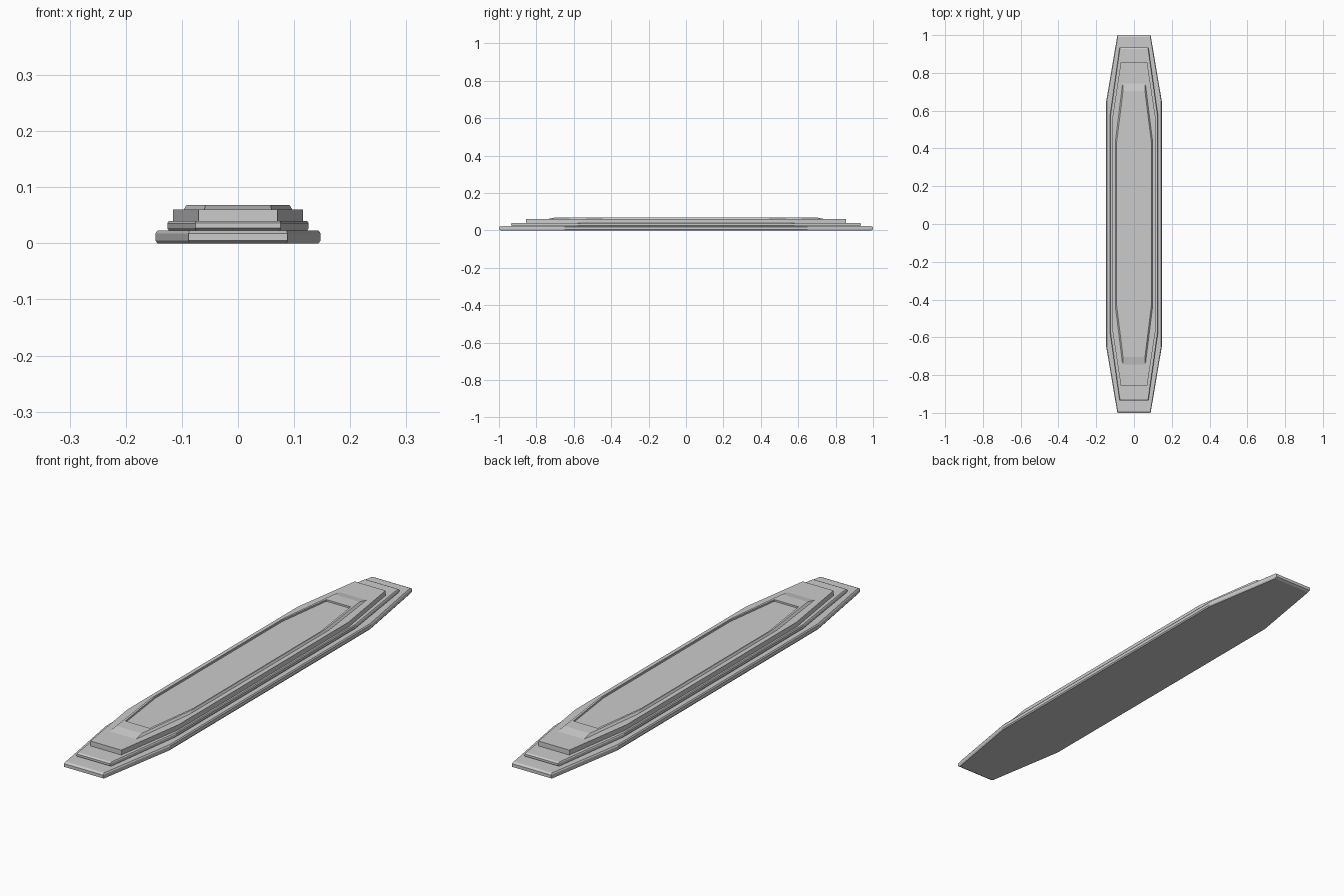
import bpy

if "Cube" in bpy.data.objects:
    bpy.data.objects.remove(bpy.data.objects["Cube"])


def ring(w, straight, end_w, end_y, z):
    """Long octagon: half width, half straight length, end half width, half length."""
    q = [(w, straight), (end_w, end_y), (-end_w, end_y), (-w, straight)]
    return [(x, y, z) for x, y in q] + [(-x, -y, z) for x, y in q]


def tier(name, levels):
    """Skin a stack of octagons and cap both ends."""
    verts = [v for lv in levels for v in ring(*lv)]
    n = len(levels)
    faces = [tuple(range(7, -1, -1)), tuple(range(8 * n - 8, 8 * n))]
    for k in range(n - 1):
        for i in range(8):
            a, b = 8 * k + i, 8 * k + (i + 1) % 8
            faces.append((a, b, b + 8, a + 8))
    mesh = bpy.data.meshes.new(name)
    mesh.from_pydata(verts, [], faces)
    mesh.update()
    obj = bpy.data.objects.new(name, mesh)
    bpy.context.collection.objects.link(obj)
    return obj


def slab(name, w, straight, end_w, end_y, z0, z1, c):
    """Octagonal slab with chamfered top and bottom rims."""
    return tier(name, [
        (w - c * 0.7, straight, end_w - c * 0.3, end_y - c * 2, z0),
        (w, straight, end_w, end_y, z0 + c),
        (w, straight, end_w, end_y, z1 - c),
        (w - c * 0.7, straight, end_w - c * 0.3, end_y - c * 2, z1)])


# Stepped tiers
slab("base_plate", 0.147, 0.65, 0.088, 1.0, 0.0, 0.023, 0.005)
slab("lower_step", 0.126, 0.58, 0.076, 0.935, 0.023, 0.040, 0.004)
tier("upper_step", [(0.116, 0.55, 0.070, 0.855, 0.040),
                    (0.116, 0.55, 0.070, 0.855, 0.060)])

# Sloped top frame with a recessed panel
tier("top_frame", [(0.097, 0.45, 0.060, 0.745, 0.060),
                   (0.092, 0.43, 0.058, 0.705, 0.068),
                   (0.087, 0.41, 0.055, 0.650, 0.068),
                   (0.087, 0.41, 0.055, 0.650, 0.061)])
